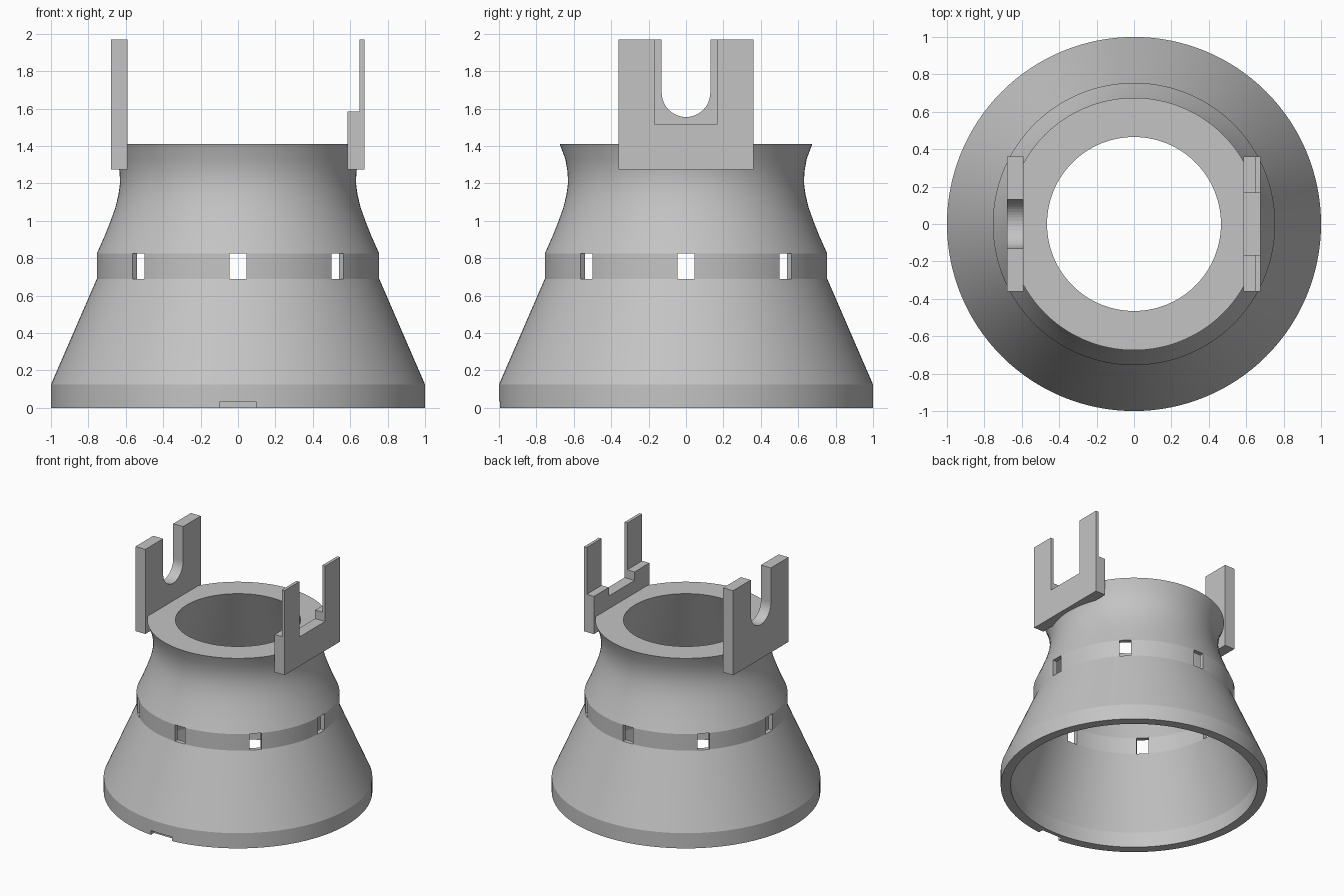
import bpy, bmesh, math
from mathutils import Matrix, Vector

cube = bpy.data.objects.get("Cube")
if cube:
    bpy.data.objects.remove(cube)

grey = bpy.data.materials.new("plain_grey")
grey.use_nodes = True
colour = (0.55, 0.55, 0.55, 1)
grey.diffuse_color = colour
grey.node_tree.nodes["Principled BSDF"].inputs["Base Color"].default_value = colour


def make_object(name, bm):
    bmesh.ops.recalc_face_normals(bm, faces=bm.faces[:])
    mesh = bpy.data.meshes.new(name)
    bm.to_mesh(mesh)
    bm.free()
    mesh.materials.append(grey)
    obj = bpy.data.objects.new(name, mesh)
    bpy.context.collection.objects.link(obj)
    return obj


def lathe(name, profile, segments=128):
    """Spin a closed (radius, z) profile round the z axis."""
    bm = bmesh.new()
    rings = []
    for i in range(segments):
        a = math.tau * i / segments
        rings.append([bm.verts.new((r * math.cos(a), r * math.sin(a), z)) for r, z in profile])
    n = len(profile)
    for i in range(segments):
        here, there = rings[i], rings[(i + 1) % segments]
        for j in range(n):
            k = (j + 1) % n
            bm.faces.new((here[j], there[j], there[k], here[k]))
    return make_object(name, bm)


def add_box(bm, low, high, turn=0.0):
    low, high = Vector(low), Vector(high)
    bmesh.ops.create_cube(bm, size=1, matrix=Matrix.Rotation(turn, 4, "Z")
                          @ Matrix.Translation((low + high) / 2)
                          @ Matrix.Diagonal((*(high - low), 1)))


def plate(name, outline, x0, x1):
    """Extrude a (y, z) outline from x0 to x1."""
    bm = bmesh.new()
    face = bm.faces.new([bm.verts.new((x0, y, z)) for y, z in outline])
    grown = bmesh.ops.extrude_face_region(bm, geom=[face])["geom"]
    bmesh.ops.translate(bm, vec=(x1 - x0, 0, 0),
                        verts=[g for g in grown if isinstance(g, bmesh.types.BMVert)])
    return make_object(name, bm)


def activate(obj):
    bpy.ops.object.select_all(action="DESELECT")
    obj.select_set(True)
    bpy.context.view_layer.objects.active = obj


# Hollow flared body: skirt, belt and waisted neck outside, tapered bore inside
BELT_LOW, BELT_HIGH, TOP = 0.69, 0.825, 1.41
outer = [(1, 0), (1, 0.125), (0.755, BELT_LOW), (0.755, BELT_HIGH),
         (0.717, 0.91), (0.681, 1.0), (0.656, 1.07), (0.639, 1.14),
         (0.631, 1.2), (0.633, 1.26), (0.645, 1.33), (0.675, TOP)]
inner = [(0.465, TOP), (0.72, BELT_HIGH), (0.72, BELT_LOW), (0.925, 0.125), (0.925, 0)]
body = lathe("flared_body", outer + inner)

# Eight belt windows and the small notch in the front of the bottom rim
bm = bmesh.new()
for i in range(8):
    add_box(bm, (0.6, -0.045, BELT_LOW), (0.85, 0.045, BELT_HIGH), math.tau * i / 8)
add_box(bm, (-0.095, -1.1, -0.1), (0.095, -0.955, 0.035))
cutter = make_object("opening_cutter", bm)
cutter.hide_render = True

cut = body.modifiers.new("openings", "BOOLEAN")
cut.operation = "DIFFERENCE"
cut.solver = "EXACT"
cut.object = cutter
activate(body)
bpy.ops.object.modifier_apply(modifier=cut.name)
bpy.data.objects.remove(cutter)
activate(body)
bpy.ops.object.shade_smooth_by_angle(angle=math.radians(15))

# Right arm: thick plate with a round-bottomed slot
HALF, BASE, TIP = 0.36, 1.275, 1.97
slot = 0.13
arc = [(slot * math.cos(a), 1.685 - slot * math.sin(a))
       for a in (math.pi * i / 24 for i in range(25))]
plate("right_slotted_arm",
      [(-HALF, BASE), (HALF, BASE), (HALF, TIP), (slot, TIP)] + arc
      + [(-slot, TIP), (-HALF, TIP)], -0.68, -0.59)


# Left arm: thin fork with a square slot, thickened on its inner side low down
def fork(top, gap=0.167, floor=1.515):
    return [(-HALF, BASE), (HALF, BASE), (HALF, top), (gap, top),
            (gap, floor), (-gap, floor), (-gap, top), (-HALF, top)]


plate("left_fork_arm", fork(TIP), 0.65, 0.675)
plate("left_fork_thick_base", fork(1.585), 0.585, 0.65)
